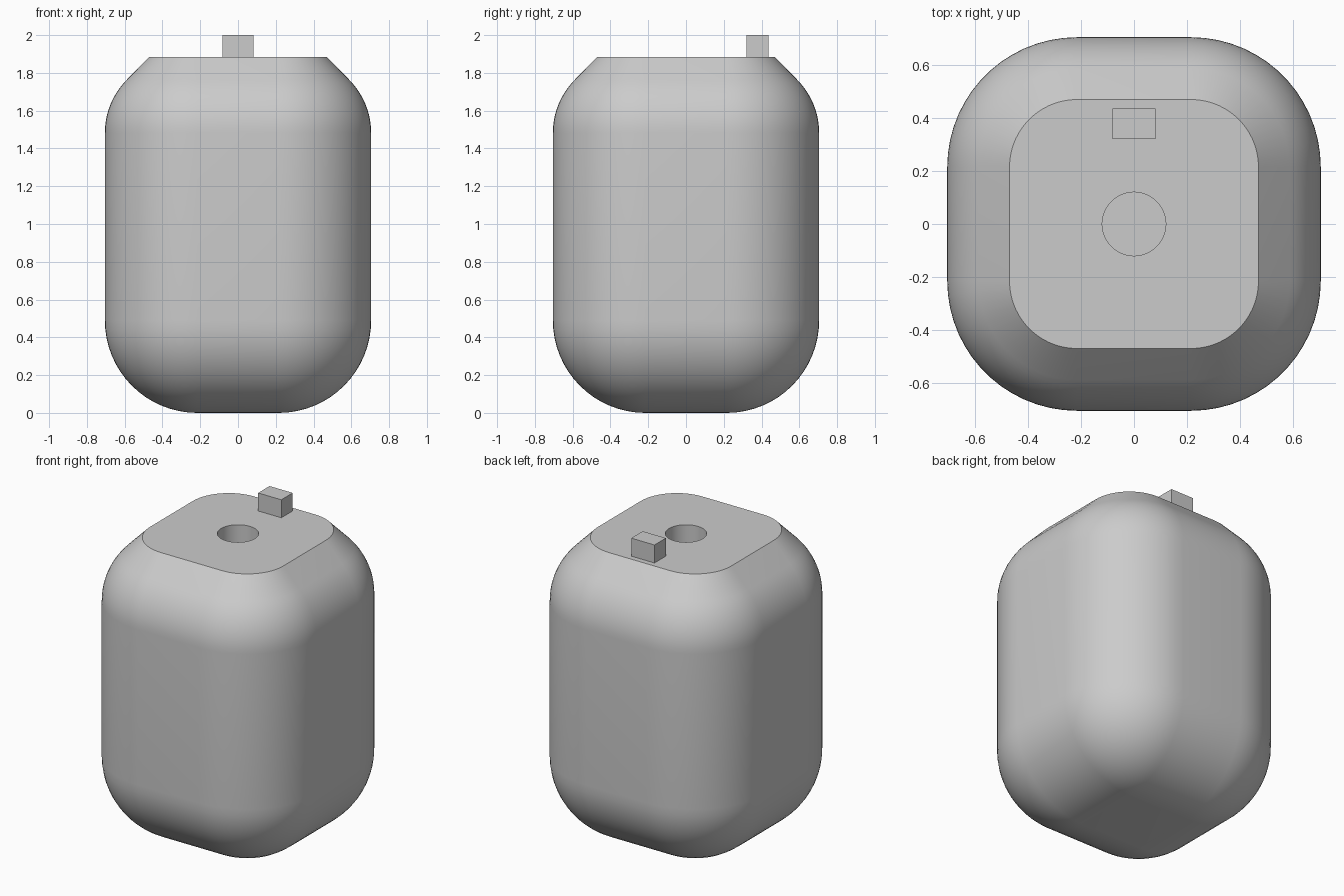
import bpy, bmesh, math

if "Cube" in bpy.data.objects:
    bpy.data.objects.remove(bpy.data.objects["Cube"])

SEG = 16                 # points per rounded corner
HALF, R = 0.705, 0.49    # body half width, main fillet radius
CORE = HALF - R          # half length of the straight sides
TOP = 1.885

grey = bpy.data.materials.new("mid grey")
grey.diffuse_color = (0.6, 0.6, 0.6, 1)
grey.use_nodes = True
grey.node_tree.nodes["Principled BSDF"].inputs["Base Color"].default_value = grey.diffuse_color


def rounded_square(h, z):
    """Rounded square ring with straight sides of half length CORE."""
    pts, r = [], h - CORE
    for q in range(4):
        mid = math.pi / 4 + q * math.pi / 2
        cx = math.copysign(CORE, math.cos(mid))
        cy = math.copysign(CORE, math.sin(mid))
        for j in range(SEG):
            a = (q + j / (SEG - 1)) * math.pi / 2
            pts.append((cx + r * math.cos(a), cy + r * math.sin(a), z))
    return pts


def circle(r, z):
    return [(r * math.cos(a), r * math.sin(a), z)
            for a in ((k + 0.5) * math.pi / 2 / SEG for k in range(4 * SEG))]


def finish(name, bm):
    bmesh.ops.recalc_face_normals(bm, faces=bm.faces)
    me = bpy.data.meshes.new(name)
    bm.to_mesh(me)
    bm.free()
    me.materials.append(grey)
    ob = bpy.data.objects.new(name, me)
    bpy.context.collection.objects.link(ob)
    return ob


# Body: bottom fillet, straight wall, shoulder arc, chamfer, then the top hole
rings = []
for i in range(SEG + 1):
    a = (i / SEG) * math.pi / 2
    inset = R * (1 - math.sin(a))
    rings.append(rounded_square(HALF - min(inset, R - 0.002), R * (1 - math.cos(a))))
SH = 0.40
for i in range(11):
    a = (i / 10) * math.pi / 4
    rings.append(rounded_square(HALF - SH * (1 - math.cos(a)), 1.482 + SH * math.sin(a)))
rings.append(rounded_square(0.47, TOP))
rings += [circle(0.12, TOP), circle(0.12, TOP - 0.3)]

bm = bmesh.new()
loops = [[bm.verts.new(p) for p in ring] for ring in rings]
for lo, hi in zip(loops, loops[1:]):
    n = len(lo)
    for k in range(n):
        bm.faces.new((lo[k], lo[(k + 1) % n], hi[(k + 1) % n], hi[k]))
bm.faces.new(loops[0][::-1])
bm.faces.new(loops[-1])
body = finish("body", bm)
bpy.context.view_layer.objects.active = body
body.select_set(True)
bpy.ops.object.shade_smooth_by_angle(angle=math.radians(30))

# Small block standing near the back of the top face
bm = bmesh.new()
bmesh.ops.create_cube(bm, size=1)
for v in bm.verts:
    v.co = (v.co.x * 0.164, 0.378 + v.co.y * 0.115, (TOP + 2) / 2 + v.co.z * (2 - TOP))
finish("top_block", bm)
